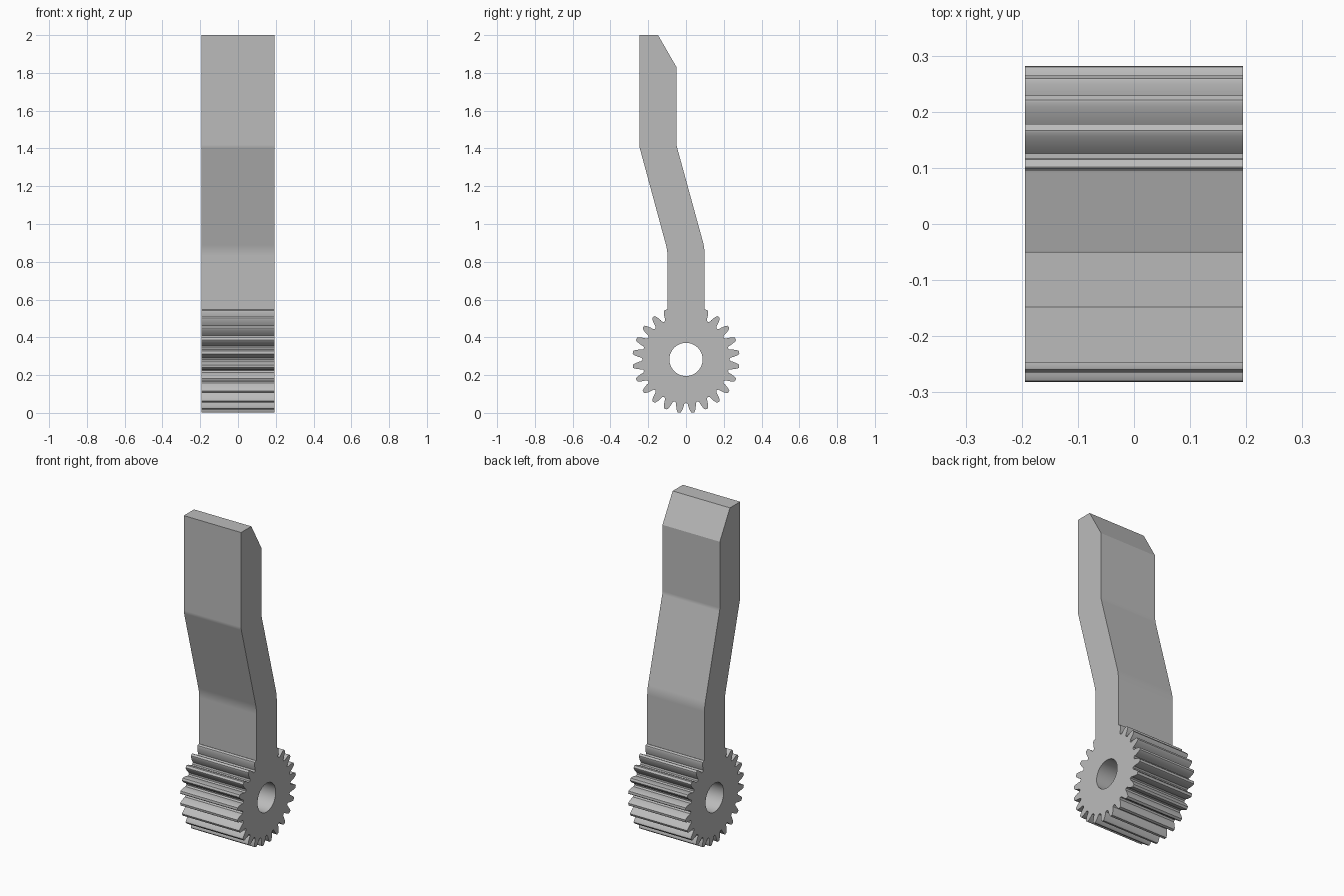
import bpy, bmesh
from math import sin, cos, pi, radians
from mathutils import Vector

cube = bpy.data.objects.get("Cube")
if cube:
    bpy.data.objects.remove(cube, do_unlink=True)

HALF_WIDTH = 0.194
TEETH = 24
HUB_Z = 0.283
ARM_HALF = 0.098

grey = bpy.data.materials.new("plain_grey")
grey.use_nodes = True
colour = (0.5, 0.5, 0.5, 1)
grey.diffuse_color = colour
grey.node_tree.nodes["Principled BSDF"].inputs["Base Color"].default_value = colour


def polar(angle, radius, side=0.0):
    """Point at an angle from straight up, shifted sideways, as (y, z)."""
    return (radius * sin(angle) + side * cos(angle),
            HUB_Z + radius * cos(angle) - side * sin(angle))


def rounded(before, corner, after, size=0.03, steps=4):
    """Softens one bend of a profile with a short curve."""
    b, c, a = Vector(before), Vector(corner), Vector(after)
    start, end = c + (b - c).normalized() * size, c + (a - c).normalized() * size
    pts = []
    for i in range(steps + 1):
        t = i / steps
        pts.append(tuple(start * (1 - t) ** 2 + c * 2 * t * (1 - t) + end * t * t))
    return pts


# Gear teeth: flank as (radius, half thickness), leaving out those under the arm
flank = [(0.235, 0.0215), (0.247, 0.0202), (0.262, 0.017),
         (0.274, 0.0128), (0.281, 0.0095), (0.2835, 0.007)]
pitch = 2 * pi / TEETH
gear = []
for k in range(1, TEETH - 1):
    a = (k + 0.5) * pitch
    gear += [polar(a, r, -w) for r, w in flank]
    gear += [polar(a, r, w) for r, w in reversed(flank)]
    gear.append(polar(a + pitch / 2, 0.23))
gear = [p for p in gear if abs(p[0]) > ARM_HALF or p[1] < HUB_Z]

# Cranked arm with a chamfered top
front = [(-ARM_HALF, 0.545), (-ARM_HALF, 0.86), (-0.247, 1.41), (-0.247, 2.0)]
back = [(-0.148, 2.0), (-0.05, 1.83), (-0.05, 1.415), (ARM_HALF, 0.875), (ARM_HALF, 0.545)]
arm = [front[0], *rounded(*front[:3]), *rounded(*front[1:], size=0.01), front[3],
       *back[:2], *rounded(*back[1:4], size=0.01), *rounded(*back[2:]), back[4]]

# Axle hole
hole = [polar(radians(i * 7.5), 0.088) for i in range(48)]

# Fill the outline around the hole and extrude it across the width
bm = bmesh.new()
edges = []
for loop in (gear + arm, hole):
    verts = [bm.verts.new((-HALF_WIDTH, y, z)) for y, z in loop]
    edges += [bm.edges.new((v, verts[(i + 1) % len(verts)])) for i, v in enumerate(verts)]
bmesh.ops.triangle_fill(bm, edges=edges, use_beauty=True, normal=(-1, 0, 0))
result = bmesh.ops.extrude_face_region(bm, geom=bm.faces[:], use_keep_orig=True)
moved = [g for g in result["geom"] if isinstance(g, bmesh.types.BMVert)]
bmesh.ops.translate(bm, verts=moved, vec=(2 * HALF_WIDTH, 0, 0))
bmesh.ops.recalc_face_normals(bm, faces=bm.faces[:])

mesh = bpy.data.meshes.new("geared_lever")
bm.to_mesh(mesh)
bm.free()
mesh.materials.append(grey)
lever = bpy.data.objects.new("geared_lever", mesh)
bpy.context.collection.objects.link(lever)

# Smooth the flanks, hole and bends while the broad faces stay flat
bpy.ops.object.select_all(action="DESELECT")
lever.select_set(True)
bpy.context.view_layer.objects.active = lever
bpy.ops.object.shade_smooth_by_angle(angle=radians(28))
weighted = lever.modifiers.new("flat_faces", "WEIGHTED_NORMAL")
weighted.keep_sharp = True
